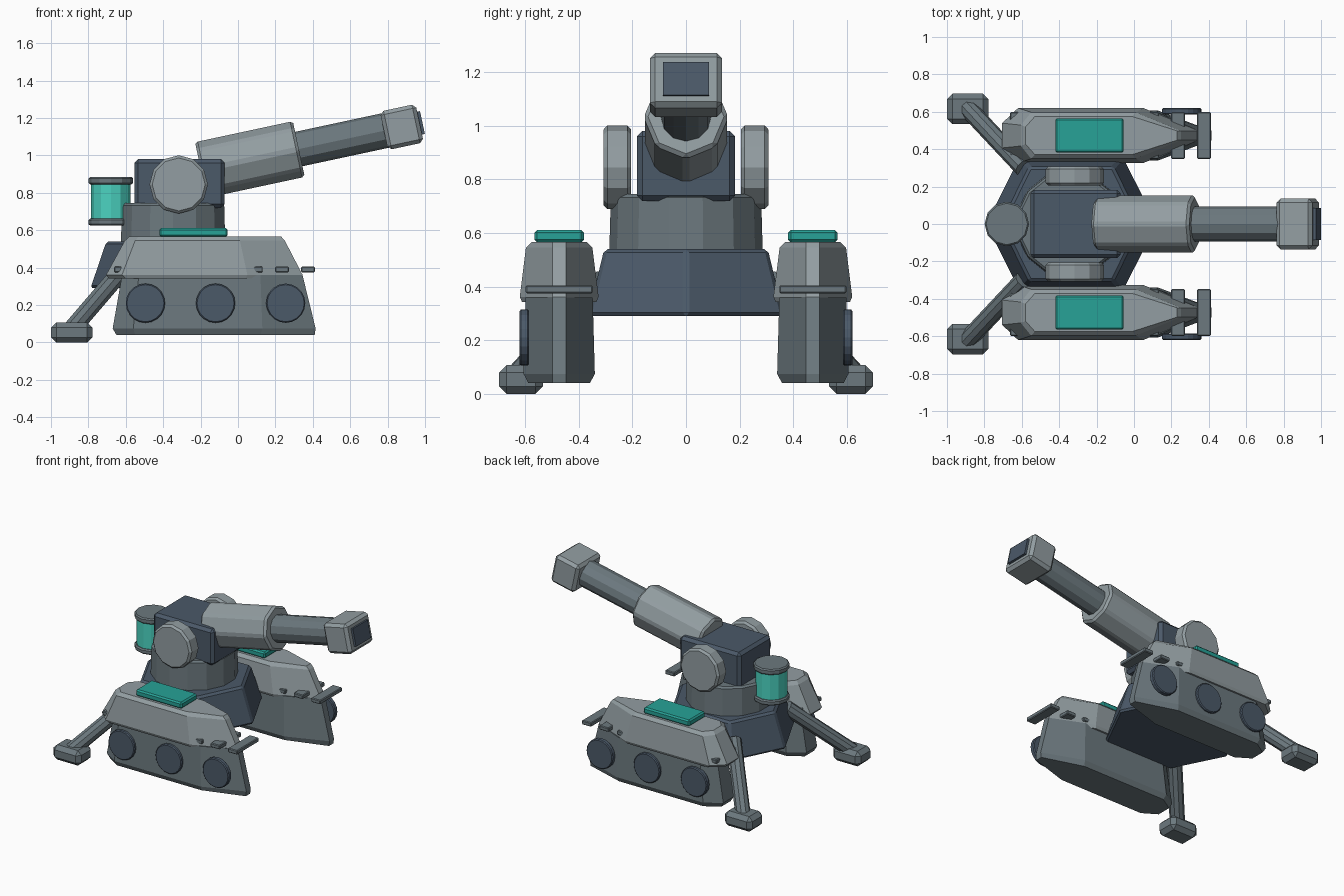
import bpy, bmesh, math
from mathutils import Vector, Matrix

if "Cube" in bpy.data.objects:
    bpy.data.objects.remove(bpy.data.objects["Cube"])


def material(name, rgb):
    m = bpy.data.materials.new(name)
    m.diffuse_color = (*rgb, 1)
    m.use_nodes = True
    m.node_tree.nodes["Principled BSDF"].inputs["Base Color"].default_value = m.diffuse_color
    return m


GREY = material("grey_metal", (0.29, 0.34, 0.36))
MID = material("mid_metal", (0.15, 0.19, 0.21))
DARK = material("dark_metal", (0.07, 0.10, 0.14))
TEAL = material("teal_panel", (0.02, 0.36, 0.31))
GLASS = material("teal_glass", (0.07, 0.65, 0.53))


def loft(name, rings, mat, bevel=0.0):
    """Closed solid through a stack of equal-length rings of 3D points."""
    bm = bmesh.new()
    loops = [[bm.verts.new(p) for p in ring] for ring in rings]
    n = len(loops[0])
    for a, b in zip(loops, loops[1:]):
        for i in range(n):
            j = (i + 1) % n
            bm.faces.new((a[i], a[j], b[j], b[i]))
    bm.faces.new(loops[0])
    bm.faces.new(loops[-1])
    bmesh.ops.recalc_face_normals(bm, faces=bm.faces)
    me = bpy.data.meshes.new(name)
    bm.to_mesh(me)
    bm.free()
    me.materials.append(mat)
    ob = bpy.data.objects.new(name, me)
    bpy.context.collection.objects.link(ob)
    if bevel:
        m = ob.modifiers.new("bevel", "BEVEL")
        m.width, m.segments = bevel, 1
        m.limit_method, m.angle_limit = "ANGLE", math.radians(35)
    return ob


def tube(name, a, b, r, n, mat, bevel=0.0, r2=None, phase=0.0):
    a, b = Vector(a), Vector(b)
    axis = (b - a).normalized()
    ref = Vector((1, 0, 0)) if abs(axis.x) < 0.01 else Vector((0, 1, 0))
    u = (ref - axis * ref.dot(axis)).normalized()
    v = axis.cross(u)
    ang = [phase + 2 * math.pi * i / n for i in range(n)]
    ring = lambda c, rad: [c + (u * math.cos(t) + v * math.sin(t)) * rad for t in ang]
    return loft(name, [ring(a, r), ring(b, r2 or r)], mat, bevel)


def box(name, c, size, mat, bevel=0.0, tilt=0.0):
    h = Vector(size) / 2
    rot = Matrix.Rotation(-tilt, 3, "Y")
    ring = lambda z: [Vector(c) + rot @ Vector((sx * h.x, sy * h.y, z))
                      for sx, sy in ((-1, -1), (1, -1), (1, 1), (-1, 1))]
    return loft(name, [ring(-h.z), ring(h.z)], mat, bevel)


def boat(cy, z, tail, back, front, nose, half):
    """Pointed hexagonal outline around y = cy; narrow blunt tips."""
    t, k = 0.025, half
    return [(tail, cy - k * 0.45, z), (back, cy - k, z), (front, cy - k, z), (nose, cy - t, z),
            (nose, cy + t, z), (front, cy + k, z), (back, cy + k, z), (tail, cy + k * 0.45, z)]


# Central hexagonal hull and turret ring
def hexagon(z, rx, ry):
    c = -0.335
    return [(c + sx * rx, sy * ry, z) for sx, sy in
            ((1, 0), (0.6, 1), (-0.6, 1), (-1, 0), (-0.6, -1), (0.6, -1))]


loft("hull", [hexagon(0.29, 0.46, 0.365), hexagon(0.54, 0.375, 0.305)], DARK, 0.014)
tube("turret_ring", (-0.347, 0, 0.5), (-0.347, 0, 0.745), 0.287, 14, MID, 0.012,
     r2=0.28, phase=math.pi / 2)
box("turret_body", (-0.313, 0, 0.85), (0.482, 0.366, 0.26), DARK, 0.02)

# Gun: jacket, barrel, muzzle block and bore plate along one tilted axis
TILT = math.radians(12.1)
AXIS = Vector((math.cos(TILT), 0, math.sin(TILT)))
BASE = Vector((-0.198, 0, 0.922))
at = lambda d: BASE + AXIS * d
tube("barrel_jacket", at(0), at(0.535), 0.158, 8, GREY, 0.015)
tube("barrel", at(0.5), at(1.03), 0.094, 12, MID)
box("muzzle_block", at(1.098), (0.195, 0.27, 0.21), GREY, 0.02, TILT)
box("muzzle_bore", at(1.196), (0.03, 0.17, 0.125), DARK, 0, TILT)

# Rear energy canister
for label, z0, z1 in (("lower", 0.625, 0.662), ("upper", 0.845, 0.885)):
    tube("canister_cap_" + label, (-0.68, 0, z0), (-0.68, 0, z1), 0.119, 12, MID, 0.008)
tube("canister_glass", (-0.68, 0, 0.65), (-0.68, 0, 0.855), 0.105, 12, GLASS)

for s, side in ((-1, "right"), (1, "left")):
    cy = 0.473 * s
    # Trunnion disc beside the turret
    tube("trunnion_" + side, (-0.317, s * 0.205, 0.845), (-0.317, s * 0.307, 0.845),
         0.156, 12, GREY, 0.014)
    # Track pod: lower body and sloped armour cover
    loft("track_body_" + side,
         [boat(cy, 0.04, -0.65, -0.55, 0.12, 0.41, 0.115),
          boat(cy, 0.075, -0.67, -0.56, 0.13, 0.415, 0.133),
          boat(cy, 0.36, -0.62, -0.53, 0.12, 0.345, 0.125)], MID)
    loft("track_armour_" + side,
         [boat(cy, 0.342, -0.69, -0.60, 0.04, 0.34, 0.138),
          boat(cy, 0.362, -0.705, -0.62, 0.05, 0.345, 0.147),
          boat(cy, 0.545, -0.605, -0.55, 0.01, 0.25, 0.124),
          boat(cy, 0.567, -0.58, -0.53, -0.01, 0.23, 0.102)], GREY)
    # Road wheels
    for i, x in enumerate((-0.495, -0.12, 0.255)):
        tube(f"wheel_{side}_{i}", (x, s * 0.585, 0.21), (x, s * 0.621, 0.21), 0.105, 20,
             DARK, 0.006)
    # Tread bars poking out of the armour
    for i, x in enumerate((-0.625, 0.095, 0.235, 0.374)):
        box(f"tread_bar_{side}_{i}", (x, cy, 0.39), (0.074, 0.25, 0.03), MID, 0.005)
    # Glowing top panel
    box("top_panel_" + side, (-0.238, cy, 0.588), (0.366, 0.184, 0.046), TEAL, 0.01)
    # Rear stabiliser leg and foot
    tube("stabiliser_leg_" + side, (-0.59, s * 0.30, 0.42), (-0.89, s * 0.62, 0.07),
         0.05, 10, MID)
    box("stabiliser_foot_" + side, (-0.889, s * 0.615, 0.054), (0.22, 0.163, 0.108), MID, 0.028)
